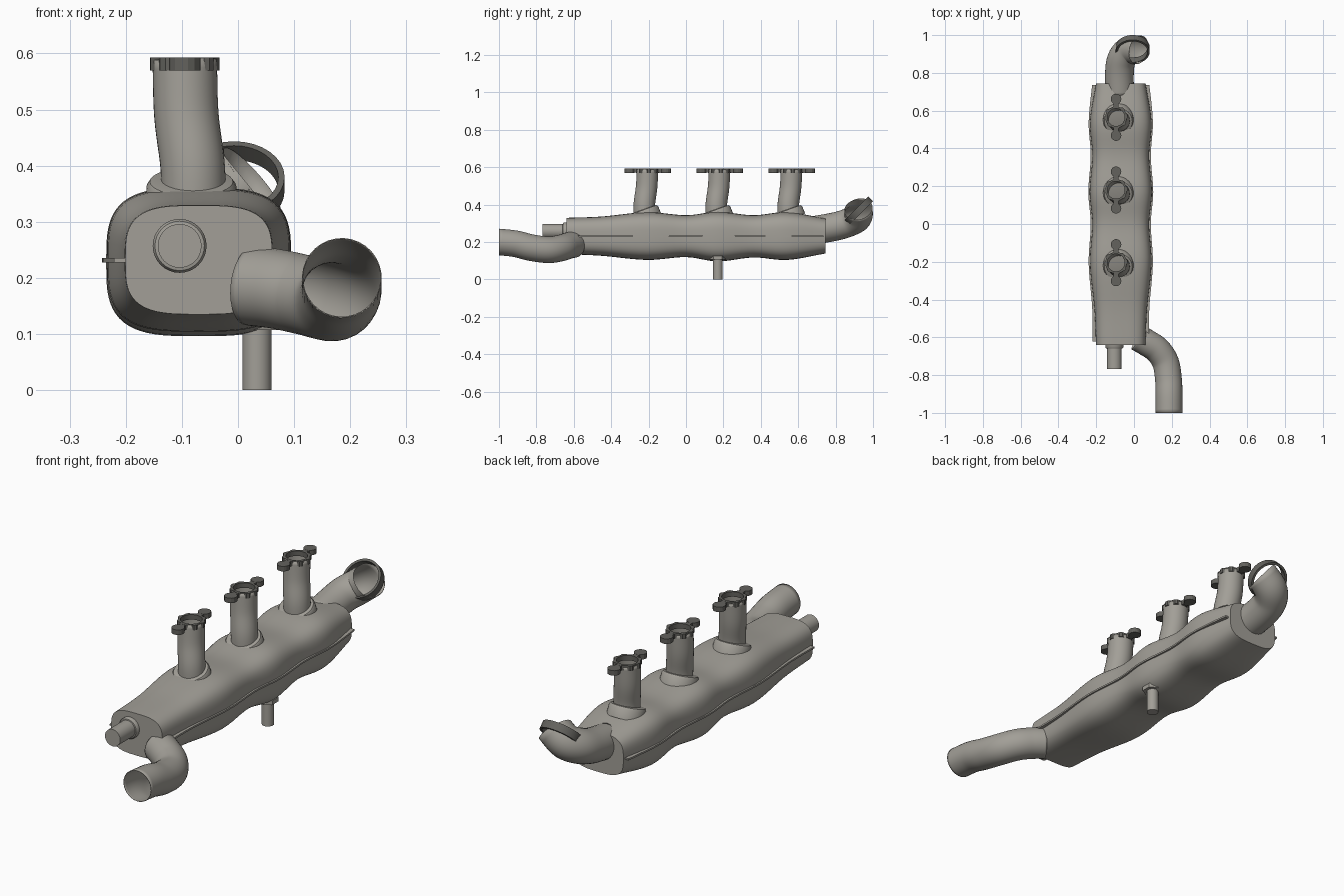
import bpy, bmesh
from math import sin, cos, pi, radians
from mathutils import Vector, Matrix

if "Cube" in bpy.data.objects:
    bpy.data.objects.remove(bpy.data.objects["Cube"])


def material(name, col):
    m = bpy.data.materials.new(name)
    m.diffuse_color = (*col, 1)
    m.use_nodes = True
    m.node_tree.nodes["Principled BSDF"].inputs["Base Color"].default_value = m.diffuse_color
    return m


STEEL = material("warm_grey_steel", (0.36, 0.345, 0.31))
DARK = material("dark_steel", (0.125, 0.122, 0.11))


def loft(name, rings, caps=(False, False), loop=False, angle=35, mat=None, flat=False, col=STEEL):
    """Skin a list of equal-length closed rings into a mesh object."""
    bm = bmesh.new()
    vs = [[bm.verts.new(p) for p in r] for r in rings]
    n = len(rings[0])
    for a, b in zip(vs, vs[1:] + vs[:1] if loop else vs[1:]):
        for i in range(n):
            j = (i + 1) % n
            bm.faces.new((a[i], a[j], b[j], b[i]))
    if caps[0]:
        bm.faces.new(vs[0][::-1])
    if caps[1]:
        bm.faces.new(vs[-1])
    bmesh.ops.recalc_face_normals(bm, faces=bm.faces)
    if mat:
        bm.transform(mat)
    me = bpy.data.meshes.new(name)
    bm.to_mesh(me)
    bm.free()
    me.materials.append(col)
    if not flat:
        me.shade_smooth()
        me.set_sharp_from_angle(angle=radians(angle))
    ob = bpy.data.objects.new(name, me)
    bpy.context.collection.objects.link(ob)
    return ob


def spline(pts, steps=6):
    """Catmull-Rom resampling of points of any dimension."""
    p = [Vector(q) for q in pts]
    p = [2 * p[0] - p[1]] + p + [2 * p[-1] - p[-2]]
    out = []
    for a, b, c, d in zip(p, p[1:], p[2:], p[3:]):
        for k in range(steps):
            t = k / steps
            out.append(0.5 * (2 * b + (c - a) * t + (2 * a - 5 * b + 4 * c - d) * t * t
                              + (3 * b - a - 3 * c + d) * t ** 3))
    return out + [p[-2]]


def circle(r, z=0, n=32):
    return [Vector((r * cos(2 * pi * i / n), r * sin(2 * pi * i / n), z)) for i in range(n)]


def tube(name, pts, r, end=None, n=32):
    """Open thin-walled pipe along a smooth path, end = final opening normal."""
    path = spline(pts)
    tans = [(path[min(i + 1, len(path) - 1)] - path[max(i - 1, 0)]).normalized()
            for i in range(len(path))]
    if end:
        tans[-1] = Vector(end).normalized()
    q = tans[0].to_track_quat('Z', 'X')
    rings = []
    for i, (c, t) in enumerate(zip(path, tans)):
        if i:
            q = tans[i - 1].rotation_difference(t) @ q
        rings.append([c + q @ v for v in circle(r, 0, n)])
    ob = loft(name, rings, angle=50)
    m = ob.modifiers.new("wall", 'SOLIDIFY')
    m.thickness = 0.002
    m.offset = -1
    return ob


def lathe(name, prof, mat, n=32, flat=False, col=STEEL):
    return loft(name, [circle(r, z, n) for r, z in prof], (True, True), mat=mat, flat=flat, col=col)


def band(name, ro, ri, h, mat, n=32, notch=0, angle=35):
    """Flat ring, optionally with a toothed outer edge."""
    def outer(z):
        return [v * (1 - notch * (i // 2 % 2)) + Vector((0, 0, z))
                for i, v in enumerate(circle(ro, 0, n))]
    return loft(name, [outer(-h / 2), outer(h / 2), circle(ri, h / 2, n), circle(ri, -h / 2, n)],
                loop=True, mat=mat, angle=angle, col=DARK)


def sgnpow(v, e):
    return abs(v) ** e * (1 if v >= 0 else -1)


T = Matrix.Translation
CX = -0.07

# Body shell: y, half width, bottom, top, seam half width
stations = spline([
    (-0.64, 0.131, 0.135, 0.329, 0.151), (-0.45, 0.139, 0.126, 0.336, 0.151),
    (-0.21, 0.163, 0.104, 0.359, 0.170), (0.00, 0.150, 0.119, 0.343, 0.159),
    (0.17, 0.165, 0.096, 0.361, 0.172), (0.36, 0.150, 0.117, 0.343, 0.159),
    (0.54, 0.163, 0.104, 0.359, 0.170), (0.745, 0.131, 0.138, 0.326, 0.151)])
body = []
for y, hw, zb, zt, _ in stations:
    body.append([Vector((CX + hw * sgnpow(cos(a), 0.6), y,
                         (zb + zt) / 2 + (zt - zb) / 2 * sgnpow(sin(a), 0.6)))
                 for a in [2 * pi * i / 64 for i in range(64)]])
loft("body_shell", body, (True, True), angle=50)

# Seam lips along both sides
for s, side in ((-1, "left"), (1, "right")):
    loft("seam_lip_" + side,
         [[Vector((CX + s * x, min(max(y, -0.622), 0.735), z)) for x, z in
           ((hw - 0.02, 0.227), (sw, 0.227), (sw, 0.235), (hw - 0.02, 0.235))]
          for y, hw, _, _, sw in stations], (True, True))

# Three upright runners with base collars and eared mounting flanges
for k, yc in enumerate((-0.205, 0.18, 0.565), 1):
    tube(f"runner_pipe_{k}", [(-0.079, yc - 0.018, 0.32), (-0.081, yc - 0.018, 0.40),
                              (-0.092, yc - 0.006, 0.49), (-0.095, yc, 0.588)], 0.0575)
    tilt = T((-0.083, yc - 0.02, 0.366)) @ Matrix.Rotation(radians(20), 4, 'X')
    lathe(f"base_collar_{k}", [(0.082, -0.045), (0.08, -0.003), (0.074, 0.006), (0.058, 0.009)], tilt)
    top = T((-0.095, yc, 0.5815))
    band(f"flange_ring_{k}", 0.062, 0.046, 0.023, top, 32, 0.1, 20)
    for s, end in ((-1, "front"), (1, "rear")):
        lathe(f"flange_ear_{end}_{k}", [(0.028, -0.0115), (0.028, 0.0115)],
              top @ T((0, s * 0.097, 0)), 14, True, DARK)
        neck = [[Vector((x, s * y, z)) for x, y in
                 ((-0.013, 0.052), (0.013, 0.052), (0.013, 0.08), (-0.013, 0.08))]
                for z in (-0.011, 0.011)]
        loft(f"flange_neck_{end}_{k}", neck, (True, True), mat=top, flat=True, col=DARK)

# Front stub with shoulder
lathe("front_stub", [(0.048, -0.02), (0.048, 0.012), (0.044, 0.018), (0.039, 0.019), (0.039, 0.128)],
      T((-0.104, -0.64, 0.257)) @ Matrix.Rotation(radians(90), 4, 'X'))

# Front S-bend outlet
tube("front_outlet_pipe", [(0.022, -0.602, 0.186), (0.07, -0.63, 0.18), (0.125, -0.668, 0.168),
                           (0.168, -0.735, 0.158), (0.183, -0.83, 0.17), (0.185, -0.91, 0.19),
                           (0.185, -1.0, 0.2)], 0.071, (0, -1, 0))

# Rear elbow with loose clamp ring
tube("rear_elbow_pipe", [(-0.076, 0.69, 0.263), (-0.077, 0.80, 0.283), (-0.066, 0.872, 0.305),
                         (-0.028, 0.918, 0.332), (0.025, 0.923, 0.375)], 0.076, (0.74, -0.2, 0.65))
band("rear_clamp_ring", 0.09, 0.079, 0.036,
     T((-0.007, 0.924, 0.367)) @ Matrix.Rotation(radians(45), 4, 'X'))

# Bottom drain with nut plate
lathe("drain_pipe", [(0.026, 0), (0.026, 0.15)], T((0.034, 0.17, 0)))
lathe("drain_nut", [(0.045, 0.107), (0.045, 0.126)],
      T((0.034, 0.17, 0)) @ Matrix.Rotation(pi / 2, 4, 'Z'), 6, True)
